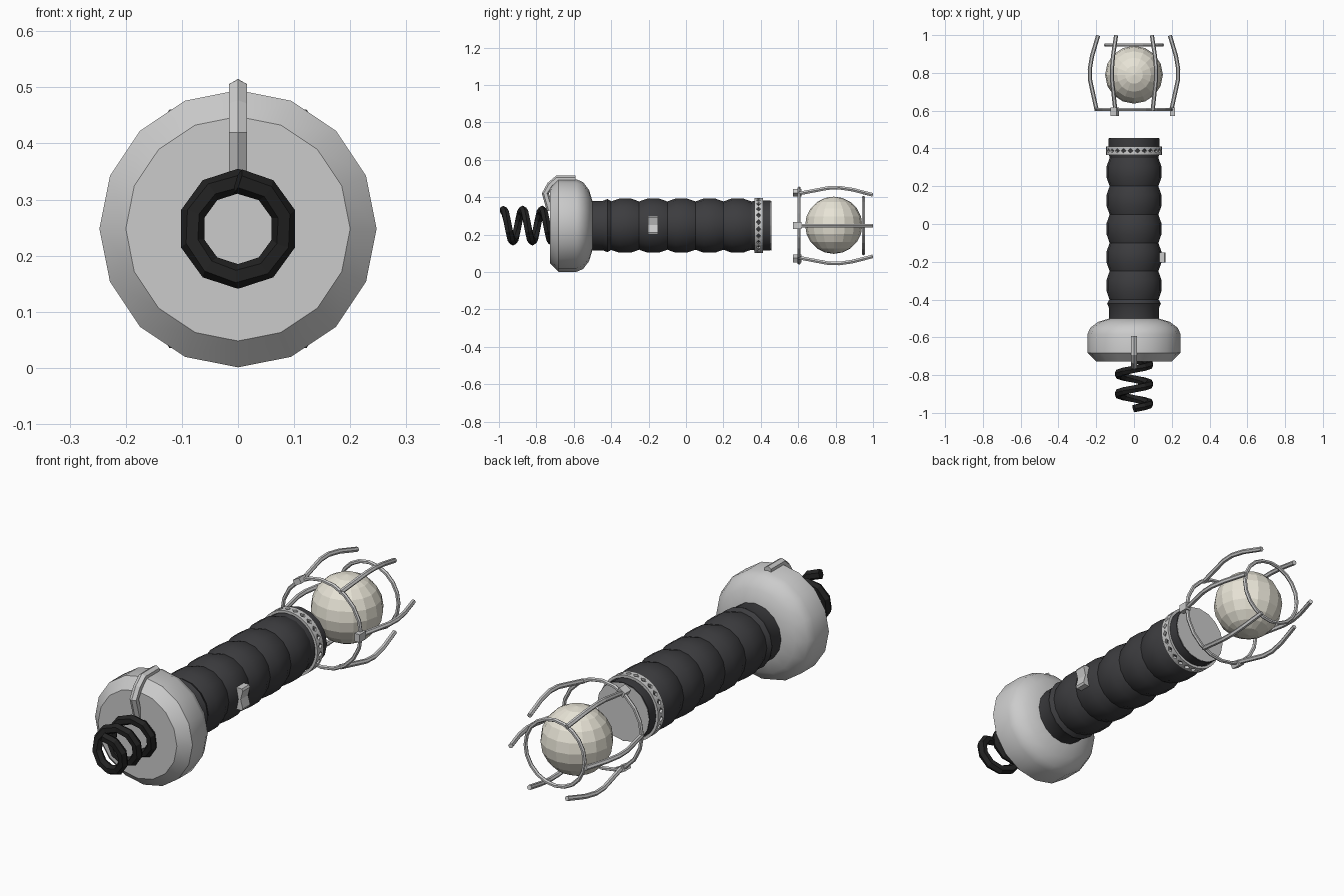
import bpy, bmesh
from math import sin, cos, pi, radians
from mathutils import Vector, Matrix

if "Cube" in bpy.data.objects:
    bpy.data.objects.remove(bpy.data.objects["Cube"])

CZ = 0.248  # height of the long axis (runs along y)


def material(name, r, g, b):
    m = bpy.data.materials.new(name)
    m.diffuse_color = (r, g, b, 1)
    m.use_nodes = True
    m.node_tree.nodes["Principled BSDF"].inputs["Base Color"].default_value = m.diffuse_color
    return m


DARK = material("dark_rubber", 0.045, 0.045, 0.049)
BLACK = material("black_cord", 0.016, 0.016, 0.016)
CREAM = material("cream_glass", 0.80, 0.77, 0.67)


def around(r, y, a):
    """Point on the long axis' circle; angle 0 is up, pi/2 is +x."""
    return Vector((r * sin(a), y, CZ + r * cos(a)))


def finish(name, bm, mat=None, smooth=None):
    bmesh.ops.recalc_face_normals(bm, faces=bm.faces)
    me = bpy.data.meshes.new(name)
    bm.to_mesh(me)
    bm.free()
    ob = bpy.data.objects.new(name, me)
    bpy.context.collection.objects.link(ob)
    if mat:
        me.materials.append(mat)
    if smooth:
        bpy.ops.object.select_all(action='DESELECT')
        ob.select_set(True)
        bpy.context.view_layer.objects.active = ob
        bpy.ops.object.shade_smooth_by_angle(angle=radians(smooth))
    return ob


def loft(bm, rings, closed=False):
    rings = [[bm.verts.new(p) for p in ring] for ring in rings]
    n = len(rings[0])
    pairs = list(zip(rings, rings[1:]))
    if closed:
        pairs.append((rings[-1], rings[0]))
    else:
        bm.faces.new(rings[0])
        bm.faces.new(rings[-1])
    for a, b in pairs:
        for i in range(n):
            j = (i + 1) % n
            bm.faces.new((a[i], a[j], b[j], b[i]))


def revolve(name, profile, mat=None, smooth=None, seg=16):
    bm = bmesh.new()
    loft(bm, [[around(r, y, 2 * pi * k / seg) for k in range(seg)] for y, r in profile])
    return finish(name, bm, mat, smooth)


def tube(name, pts, side, r, sides=6, closed=False, mat=None):
    bm = bmesh.new()
    rings, n = [], len(pts)
    for i, p in enumerate(pts):
        nxt = pts[(i + 1) % n] if closed else pts[min(i + 1, n - 1)]
        prv = pts[i - 1] if closed else pts[max(i - 1, 0)]
        t = (nxt - prv).normalized()
        u = (side - t * side.dot(t)).normalized()
        v = t.cross(u)
        rings.append([p + r * (v * cos(2 * pi * k / sides) + u * sin(2 * pi * k / sides))
                      for k in range(sides)])
    loft(bm, rings, closed)
    return finish(name, bm, mat)


def box(name, size, matrix):
    bm = bmesh.new()
    bmesh.ops.create_cube(bm, size=1, matrix=matrix @ Matrix.Diagonal((*size, 1)))
    return finish(name, bm)


X, Y = Vector((1, 0, 0)), Vector((0, 1, 0))

# Domed pommel
revolve("pommel", [(-0.728, 0.20), (-0.682, 0.247), (-0.585, 0.247), (-0.55, 0.232),
                   (-0.518, 0.19), (-0.497, 0.12)], smooth=40)

# Ribbed grip: collar, five bulges, plain neck
grip = [(-0.51, 0.132), (-0.445, 0.132), (-0.42, 0.142), (-0.4, 0.13)]
pitch = 0.15
for i in range(5):
    y = -0.4 + i * pitch
    grip += [(y + 0.045, 0.145), (y + 0.105, 0.145), (y + pitch, 0.129)]
grip += [(0.375, 0.134), (0.453, 0.134)]
revolve("grip", grip, DARK, 28)
revolve("grip_end_cap", [(0.44, 0.125), (0.456, 0.132)])

# Pierced band with a row of diamond openings
bm = bmesh.new()
cells, h, d = 24, 0.023, 0.012
w = 2 * pi / cells
for c in range(cells):
    for s in (1, -1):
        outline = [(0, h), (0.5, h), (1, h), (1, 0), (0.87, 0), (0.5, d), (0.13, 0), (0, 0)]
        v = [bm.verts.new(around(0.147, 0.388 + s * b, (c + a) * w)) for a, b in outline]
        for f in ((0, 1, 5, 6, 7), (1, 2, 3, 4, 5)):
            bm.faces.new([v[k] for k in f])
bmesh.ops.remove_doubles(bm, verts=bm.verts, dist=0.0005)
band = finish("pierced_band", bm)
mod = band.modifiers.new("thickness", 'SOLIDIFY')
mod.thickness = 0.012
mod.offset = -1

# Rocker switch on the right side
bm = bmesh.new()
shape = [(0.13, 0.20), (0.162, 0.20), (0.167, 0.21), (0.156, 0.25),
         (0.167, 0.29), (0.162, 0.30), (0.13, 0.30)]
loft(bm, [[Vector((x, y, z)) for x, z in shape] for y in (-0.204, -0.15)])
finish("switch", bm)

# Strap folded over the pommel
tube("pommel_strap", [Vector((0, y, z)) for y, z in
                      ((-0.725, 0.33), (-0.752, 0.42), (-0.725, 0.465), (-0.69, 0.496), (-0.592, 0.496))],
     X, 0.019)

# Coiled cord at the tail
steps = 10
tube("coiled_cord", [around(0.085, -0.977 + 0.104 * k / steps, 2 * pi * k / steps)
                     for k in range(26)], Y, 0.022, mat=BLACK)

# Bulb
bm = bmesh.new()
bmesh.ops.create_uvsphere(bm, u_segments=16, v_segments=10, radius=0.153,
                          matrix=Matrix.Translation((0, 0.79, 0.25)))
finish("bulb", bm, CREAM)

# Cage: two hoops, six bowed bars and three clips
for name, y, r in (("cage_rear_hoop", 0.605, 0.200), ("cage_front_hoop", 0.948, 0.150)):
    tube(name, [around(r, y, 2 * pi * k / 20) for k in range(20)], Y, 0.009, closed=True)
bow = [(0.6, 0.197), (0.7, 0.219), (0.76, 0.232), (0.82, 0.234), (0.89, 0.222), (0.998, 0.190)]
for i in range(6):
    a = pi / 2 + i * pi / 3
    tube(f"cage_bar_{i + 1}", [around(r, y, a) for y, r in bow],
         Vector((cos(a), 0, -sin(a))), 0.011)
    if i % 2 == 0:
        box(f"cage_clip_{i // 2 + 1}", (0.036, 0.045, 0.026),
            Matrix.Translation(around(0.203, 0.595, a)) @ Matrix.Rotation(a, 4, 'Y'))
